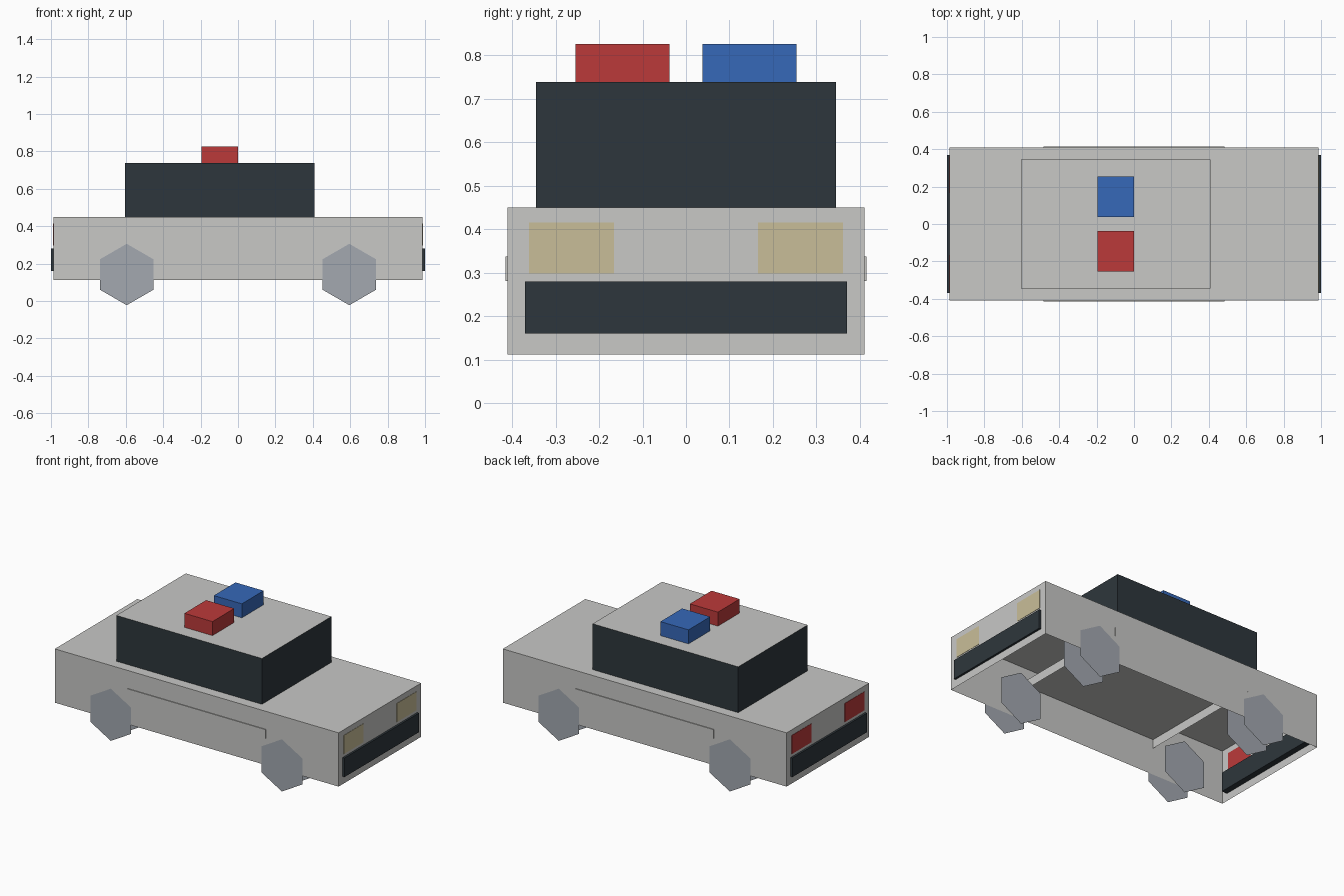
import bpy, bmesh
from math import radians
from mathutils import Matrix, Vector

cube = bpy.data.objects.get("Cube")
if cube:
    bpy.data.objects.remove(cube, do_unlink=True)


def material(name, rgb):
    m = bpy.data.materials.new(name)
    m.use_nodes = True
    m.diffuse_color = (*rgb, 1)
    m.node_tree.nodes["Principled BSDF"].inputs["Base Color"].default_value = (*rgb, 1)
    return m


paint = material("light_grey_paint", (0.58, 0.58, 0.565))
dark = material("dark_slate", (0.027, 0.037, 0.045))
red = material("signal_red", (0.5, 0.042, 0.042))
blue = material("signal_blue", (0.037, 0.138, 0.48))
cream = material("lamp_cream", (0.584, 0.515, 0.314))
steel = material("wheel_grey", (0.366, 0.392, 0.434))


def finish(name, bm, mats):
    mesh = bpy.data.meshes.new(name)
    bm.to_mesh(mesh)
    bm.free()
    for m in mats:
        mesh.materials.append(m)
    obj = bpy.data.objects.new(name, mesh)
    bpy.context.collection.objects.link(obj)
    return obj


def box(name, x, y, z, *mats, open_bottom=False):
    """Box from min/max ranges; a second material goes on the top face."""
    lo, hi = Vector((x[0], y[0], z[0])), Vector((x[1], y[1], z[1]))
    bm = bmesh.new()
    place = Matrix.Translation((lo + hi) / 2) @ Matrix.Diagonal((*(hi - lo), 1))
    bmesh.ops.create_cube(bm, size=1, matrix=place)
    bm.normal_update()
    if len(mats) > 1:
        for f in bm.faces:
            f.material_index = int(f.normal.z > 0.5)
    if open_bottom:
        floor = [f for f in bm.faces if f.normal.z < -0.5]
        bmesh.ops.delete(bm, geom=floor, context='FACES_ONLY')
    return finish(name, bm, mats)


def hexagon_disc(bm, x, y, facing):
    place = Matrix.Translation((x, y, 0.142)) @ Matrix.Rotation(radians(90 * facing), 4, 'X')
    bmesh.ops.create_circle(bm, cap_ends=True, segments=6, radius=0.164, matrix=place @ Matrix.Rotation(radians(30 * 2), 4, 'Z'))


# Hollow body shell, chassis tray and cabin
box("body", (-0.987, 0.987), (-0.41, 0.41), (0.112, 0.45), paint, open_bottom=True)
box("chassis_tray", (-0.483, 0.483), (-0.415, 0.415), (0.281, 0.337), paint, open_bottom=True)
box("cabin", (-0.605, 0.408), (-0.345, 0.345), (0.45, 0.738), dark, paint)

# Roof lights
box("roof_light_right", (-0.195, 0), (-0.254, -0.038), (0.738, 0.826), red)
box("roof_light_left", (-0.195, 0), (0.038, 0.254), (0.738, 0.826), blue)

# Bumpers and lamps at both ends
for end, sign, lamp, lamp_mat in (("nose", 1, "headlight", cream), ("tail", -1, "taillight", red)):
    box(end + "_bumper", sorted((sign * 0.95, sign)), (-0.37, 0.37), (0.16, 0.28), dark)
    for side, s in (("left", 1), ("right", -1)):
        box(f"{lamp}_{side}", sorted((sign * 0.986, sign * 0.989)),
            sorted((s * 0.166, s * 0.361)), (0.298, 0.415), lamp_mat)

# Wheels: an outer and an inner flat disc each
for end, x in (("nose", 0.595), ("tail", -0.595)):
    for side, s in (("left", 1), ("right", -1)):
        bm = bmesh.new()
        hexagon_disc(bm, x, s * 0.414, -s)
        hexagon_disc(bm, x, s * 0.27, s)
        finish(f"{end}_wheel_{side}", bm, [steel])
